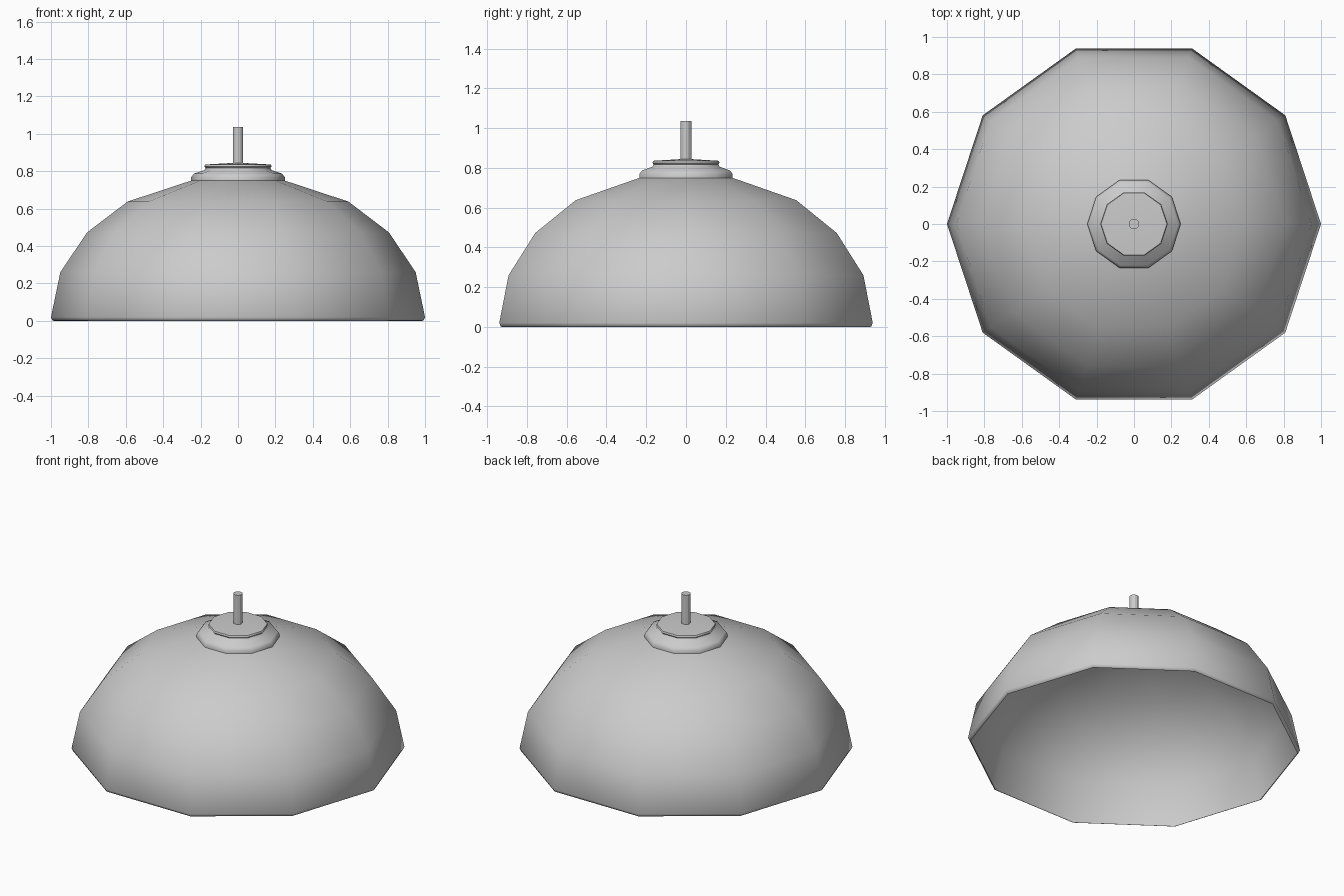
import bpy, bmesh, math

if "Cube" in bpy.data.objects:
    bpy.data.objects.remove(bpy.data.objects["Cube"])

SIDES = 10
Y_SCALE = 0.988


def lathe(name, profile, sides=SIDES, smooth=True, angle=50):
    """Spin (radius, z) points around z; radius 0 makes a pole."""
    bm = bmesh.new()
    rings = []
    for r, z in profile:
        if r == 0:
            rings.append([bm.verts.new((0, 0, z))] * sides)
        else:
            rings.append([bm.verts.new((r * math.cos(i * math.tau / sides),
                                        r * math.sin(i * math.tau / sides) * Y_SCALE, z))
                          for i in range(sides)])
    for a, b in zip(rings, rings[1:]):
        for i in range(sides):
            j = (i + 1) % sides
            bm.faces.new(list(dict.fromkeys((a[i], a[j], b[j], b[i]))))
    bmesh.ops.recalc_face_normals(bm, faces=bm.faces)
    mesh = bpy.data.meshes.new(name)
    bm.to_mesh(mesh)
    bm.free()
    obj = bpy.data.objects.new(name, mesh)
    bpy.context.collection.objects.link(obj)
    if smooth:
        bpy.ops.object.select_all(action='DESELECT')
        obj.select_set(True)
        bpy.context.view_layer.objects.active = obj
        bpy.ops.object.shade_smooth_by_angle(angle=math.radians(angle))
    return obj


# Thin double-walled dome shade, open below, with a small rolled rim
outer = [(0, 0.78), (0.25, 0.75), (0.59, 0.638), (0.807, 0.473), (0.95, 0.26),
         (1.0, 0.02), (0.992, 0.003)]
inner = [(0.985, 0.0), (0.982, 0.02), (0.935, 0.255), (0.796, 0.462),
         (0.583, 0.624), (0.247, 0.735), (0, 0.765)]
lathe("lamp_shade", outer + inner)

# Stepped cap on top of the shade
lathe("shade_cap", [(0, 0.745), (0.25, 0.748), (0.25, 0.768), (0.236, 0.787),
                    (0.18, 0.806), (0.173, 0.818), (0.18, 0.826), (0.176, 0.836),
                    (0, 0.846)])

# Hanging rod
lathe("hanging_rod", [(0, 0.80), (0.028, 0.80), (0.028, 1.037), (0, 1.037)], sides=12, angle=25)
